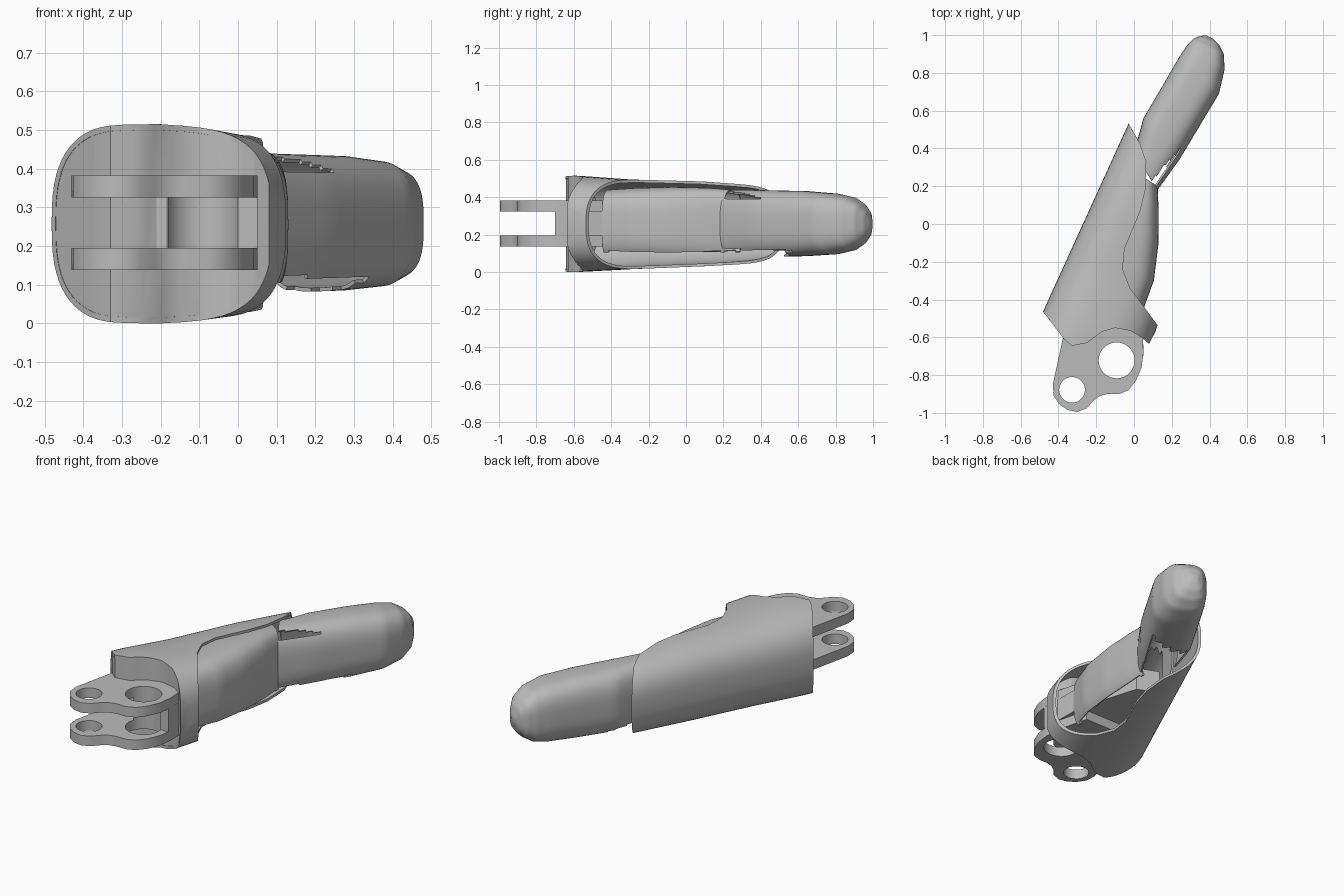
import bpy, bmesh, math
from mathutils import Vector

if "Cube" in bpy.data.objects:
    bpy.data.objects.remove(bpy.data.objects["Cube"], do_unlink=True)

grey = bpy.data.materials.new("plain grey")
grey.use_nodes = True
COLOUR = (0.5, 0.5, 0.5, 1)
grey.diffuse_color = COLOUR
grey.node_tree.nodes["Principled BSDF"].inputs["Base Color"].default_value = COLOUR


def finish(bm, name):
    bmesh.ops.recalc_face_normals(bm, faces=bm.faces)
    mesh = bpy.data.meshes.new(name)
    bm.to_mesh(mesh)
    bm.free()
    mesh.materials.append(grey)
    ob = bpy.data.objects.new(name, mesh)
    bpy.context.collection.objects.link(ob)
    return ob


def activate(ob):
    bpy.ops.object.select_all(action='DESELECT')
    ob.select_set(True)
    bpy.context.view_layer.objects.active = ob


def smooth(ob):
    activate(ob)
    bpy.ops.object.shade_smooth_by_angle(angle=math.radians(35))


def prism(name, outline, z0, z1):
    """Flat outline pulled up from z0 to z1."""
    bm = bmesh.new()
    face = bm.faces.new([bm.verts.new((x, y, z0)) for x, y in outline])
    top = bmesh.ops.extrude_face_region(bm, geom=[face])["geom"]
    bmesh.ops.translate(bm, vec=(0, 0, z1 - z0),
                        verts=[v for v in top if isinstance(v, bmesh.types.BMVert)])
    return finish(bm, name)


def loft(name, sections, power, sides=64, steps=5, caps=(), drop=None):
    """Rounded upright sections, each spanning a left and a right plan point.
    Faces whose centre meets the drop rule are left open."""
    fine = [[a + (b - a) * k / steps for a, b in zip(s, t)]
            for s, t in zip(sections, sections[1:]) for k in range(steps)]
    fine.append(sections[-1])
    bm = bmesh.new()
    rings = []
    for lx, ly, rx, ry, z0, z1 in fine:
        left, right = Vector((lx, ly, 0)), Vector((rx, ry, 0))
        ring = []
        for i in range(sides):
            a = math.tau * i / sides
            c, s = math.cos(a), math.sin(a)
            h = math.copysign(abs(c) ** (2 / power), c)
            v = math.copysign(abs(s) ** (2 / power), s)
            p = left.lerp(right, (1 + h) / 2)
            p.z = (z0 + z1) / 2 + v * (z1 - z0) / 2
            ring.append(bm.verts.new(p))
        rings.append(ring)
    for a, b in zip(rings, rings[1:]):
        for i in range(sides):
            j = (i + 1) % sides
            bm.faces.new((a[i], a[j], b[j], b[i]))
    for end in caps:
        bm.faces.new(rings[end])
    bmesh.ops.recalc_face_normals(bm, faces=bm.faces)
    if drop:
        gone = [f for f in bm.faces if drop(f.calc_center_median())]
        bmesh.ops.delete(bm, geom=gone, context='FACES')
    return finish(bm, name)


def boolean(ob, cutter, operation):
    activate(ob)
    mod = ob.modifiers.new("cut", 'BOOLEAN')
    mod.object, mod.operation, mod.solver = cutter, operation, 'EXACT'
    bpy.ops.object.modifier_apply(modifier=mod.name)
    bpy.data.objects.remove(cutter, do_unlink=True)


def bore(ob, x, y, radius):
    ring = [(x + radius * math.cos(math.tau * i / 40),
             y + radius * math.sin(math.tau * i / 40)) for i in range(40)]
    boolean(ob, prism("bore", ring, -1, 1), 'DIFFERENCE')


def thicken(ob, depth):
    activate(ob)
    mod = ob.modifiers.new("wall", 'SOLIDIFY')
    mod.thickness, mod.offset = depth, -1
    bpy.ops.object.modifier_apply(modifier=mod.name)


def sleeve_sections(inset):
    along, across = Vector((0.414, 0.91)), Vector((0.91, -0.414))
    result = []
    for s, width, z0, z1 in ((-0.35, 0.6, 0.0, 0.515), (0, 0.6, 0.0, 0.515),
                             (0.3, 0.57, 0.015, 0.495), (0.7, 0.5, 0.03, 0.485),
                             (1.0, 0.46, 0.045, 0.465), (1.2, 0.42, 0.055, 0.44)):
        p = Vector((-0.48, -0.46)) + along * s
        q = p + across * (width - inset)
        p += across * inset
        result.append((p.x, p.y, q.x, q.y, z0 + inset, z1 - inset))
    return result


# Outer sleeve: hollow tapered tube trimmed to its plan outline
mouth = [(-0.5, -0.44), (-0.37, -0.61), (-0.33, -0.645), (-0.25, -0.63), (-0.17, -0.57),
         (-0.1, -0.55), (-0.02, -0.565), (0.04, -0.6), (0.08, -0.635)]
sleeve = loft("sleeve", sleeve_sections(0), 2.7)
thicken(sleeve, 0.015)
trim = prism("sleeve_trim", mouth + [
    (0.128, -0.54), (-0.02, -0.34), (-0.06, -0.24), (-0.05, -0.13), (0.03, 0.06),
    (0.06, 0.18), (0.065, 0.33), (0.03, 0.43), (-0.03, 0.535), (-0.1, 0.5)], -1, 1)
boolean(sleeve, trim, 'INTERSECT')
smooth(sleeve)

# Thin wall closing the mouth of the sleeve
front_wall = loft("front_wall", sleeve_sections(0.008), 2.7, caps=(0, -1))
strip = [(x, y + 0.003) for x, y in mouth] + [(x, y + 0.018) for x, y in reversed(mouth)]
boolean(front_wall, prism("wall_strip", strip, -1, 1), 'INTERSECT')
smooth(front_wall)

# Bulged inner pad: a shell open underneath and towards the sleeve
pad = loft("inner_pad", [
    (-0.2, -0.36, 0.05, -0.45, 0.07, 0.44), (-0.22, -0.22, 0.105, -0.3, 0.06, 0.45),
    (-0.17, -0.02, 0.13, -0.1, 0.055, 0.455), (-0.08, 0.18, 0.13, 0.08, 0.06, 0.45),
    (-0.03, 0.3, 0.125, 0.2, 0.07, 0.44)], 3.2,
    drop=lambda p: p.z < 0.11 or p.x < -0.1)
thicken(pad, 0.01)
smooth(pad)


# Rounded fingertip: a shell, open under its root and along the root's upper edge
def tip_opening(p):
    edge = p.z > 0.39 and p.x > 0.13 + 0.87 * (p.y - 0.27)
    return p.y < 0.55 and (p.z < 0.12 or edge)


tip = loft("tip", [
    (0.0, 0.38, 0.125, 0.18, 0.075, 0.44), (0.05, 0.56, 0.24, 0.34, 0.08, 0.437),
    (0.15, 0.73, 0.36, 0.54, 0.085, 0.433), (0.24, 0.885, 0.45, 0.69, 0.095, 0.42),
    (0.28, 0.945, 0.48, 0.82, 0.115, 0.4), (0.315, 0.98, 0.475, 0.9, 0.15, 0.365),
    (0.35, 0.996, 0.45, 0.95, 0.19, 0.325), (0.385, 0.998, 0.42, 0.98, 0.24, 0.275)],
    3, caps=(-1,), drop=tip_opening)
thicken(tip, 0.01)
smooth(tip)

# Hinge plates, each with a large and a small bore
plate_outline = [
    (-0.33, -0.4), (-0.38, -0.62), (-0.43, -0.85), (-0.425, -0.91), (-0.395, -0.955),
    (-0.35, -0.985), (-0.3, -0.995), (-0.25, -0.975), (-0.215, -0.935), (-0.18, -0.91),
    (-0.14, -0.9), (-0.08, -0.9), (-0.03, -0.88), (0.01, -0.83), (0.04, -0.76),
    (0.05, -0.68), (0.045, -0.58), (0.0, -0.4)]
for name, z0, z1 in (("lower_hinge_plate", 0.138, 0.195), ("upper_hinge_plate", 0.325, 0.382)):
    plate = prism(name, plate_outline, z0, z1)
    bore(plate, -0.092, -0.722, 0.095)
    bore(plate, -0.328, -0.878, 0.068)
    smooth(plate)

# Core joining the hinge plates and running back into the sleeve
core = prism("hinge_core", [
    (-0.385, -0.58), (-0.185, -0.6), (-0.18, -0.7), (0.05, -0.7),
    (0.045, -0.4), (-0.06, -0.05), (-0.18, 0.0), (-0.33, -0.4)], 0.194, 0.326)
bore(core, -0.092, -0.722, 0.095)
smooth(core)
